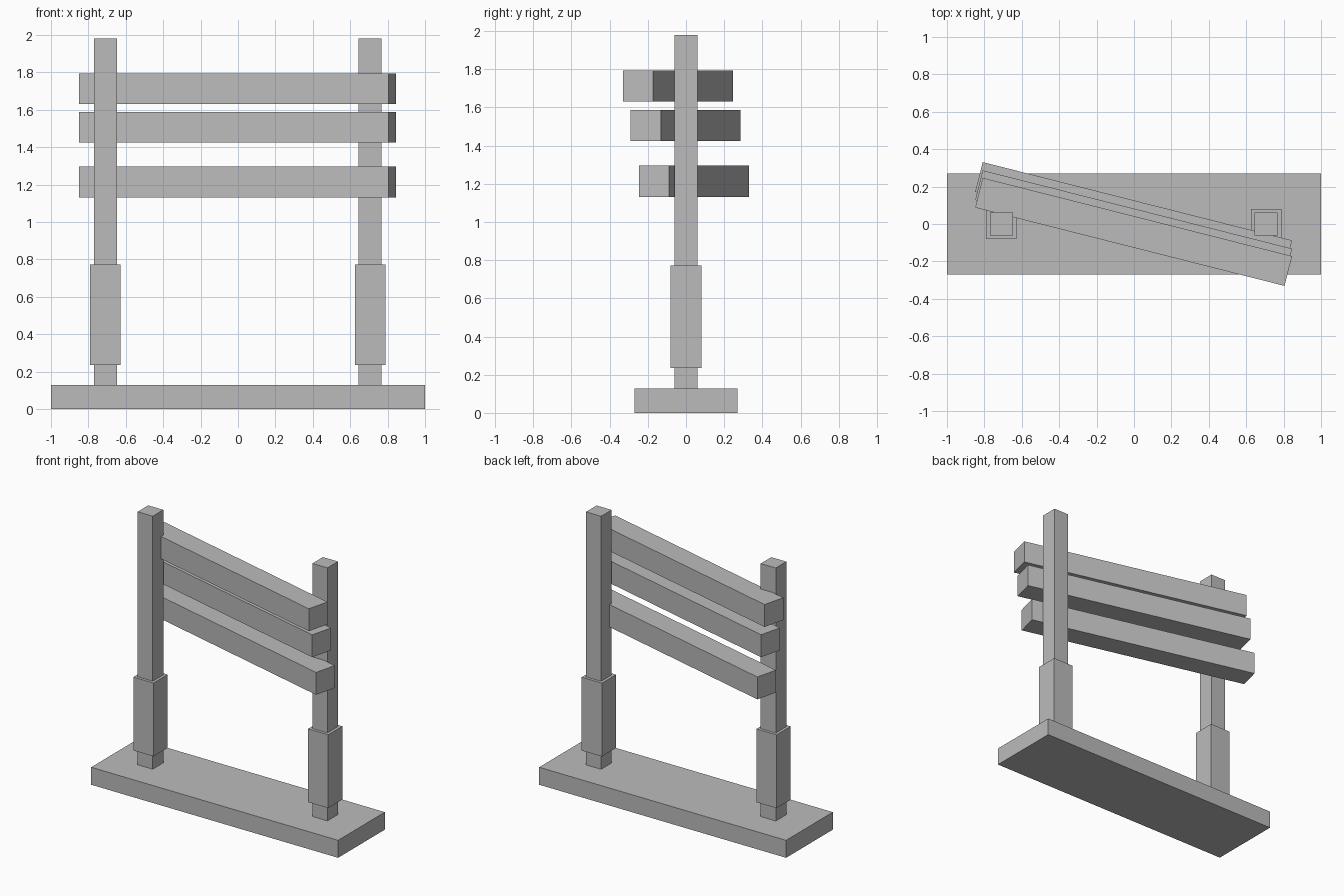
import bpy
import math

if "Cube" in bpy.data.objects:
    bpy.data.objects.remove(bpy.data.objects["Cube"], do_unlink=True)

GREY = (0.5, 0.5, 0.5, 1.0)
grey = bpy.data.materials.new("plain_grey")
grey.use_nodes = True
grey.diffuse_color = GREY
grey.node_tree.nodes["Principled BSDF"].inputs["Base Color"].default_value = GREY


def box(name, x, y, bottom, top, width, depth, turn=0.0):
    """Flat-sided box standing between two heights, turned about z."""
    bpy.ops.mesh.primitive_cube_add(size=1, location=(x, y, (bottom + top) / 2))
    obj = bpy.context.object
    obj.name = name
    obj.scale = (width, depth, top - bottom)
    obj.rotation_euler.z = turn
    obj.data.materials.append(grey)
    return obj


# Base slab
box("base", 0, 0, 0, 0.128, 2.0, 0.54)

# Square posts, each with a thicker sleeve
for side, x in (("right", -0.709), ("left", 0.706)):
    box(side + "_post", x, 0, 0.128, 1.98, 0.122, 0.122)
    box(side + "_sleeve", x, 0, 0.235, 0.772, 0.163, 0.163)

# Diagonal rails, each set slightly further back than the one above
SLANT = math.radians(-14.2)
for name, y, bottom in (("top_rail", -0.042, 1.63),
                        ("middle_rail", -0.002, 1.424),
                        ("bottom_rail", 0.042, 1.132)):
    box(name, -0.002, y, bottom, bottom + 0.164, 1.706, 0.164, SLANT)
